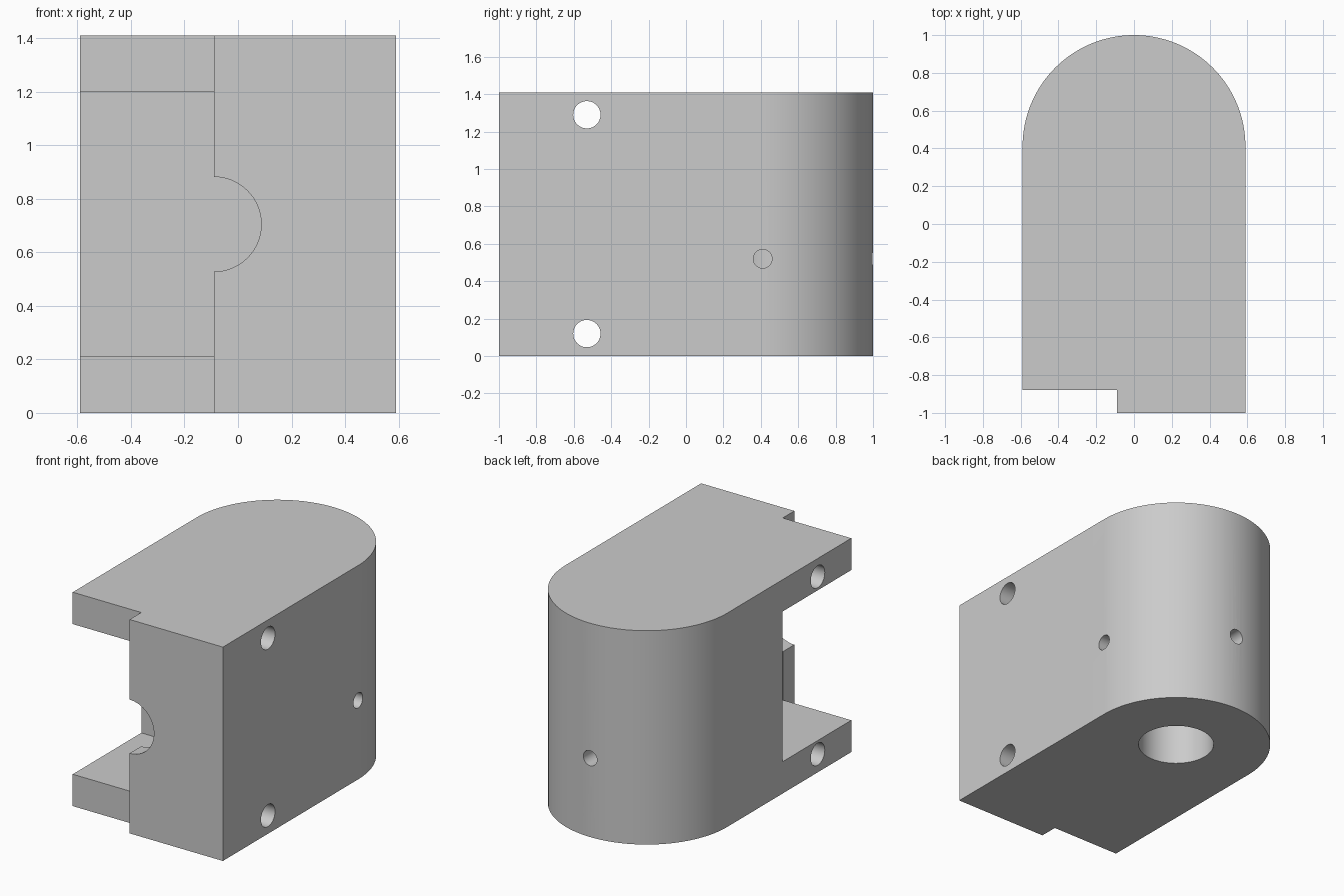
import bpy
import bmesh
from math import cos, sin, pi, radians
from mathutils import Vector

cube = bpy.data.objects.get("Cube")
if cube:
    bpy.data.objects.remove(cube, do_unlink=True)

HALF_W, HEIGHT = 0.59, 1.41
ROUND_Y = 1 - HALF_W           # centre of the rounded back end
SLAB = 0.21                    # thickness of top and bottom slabs
PLATE_Y = -0.88                # inner face of the front plate
AXIS_X = -0.09                 # centre line of the pocket

gray = bpy.data.materials.new("light_gray")
gray.use_nodes = True
color = (0.6, 0.6, 0.6, 1)
gray.diffuse_color = color
gray.node_tree.nodes["Principled BSDF"].inputs["Base Color"].default_value = color


def prism(name, outline, z0, z1):
    """Extrude a closed xy outline from z0 to z1."""
    bm = bmesh.new()
    face = bm.faces.new([bm.verts.new((x, y, z0)) for x, y in outline])
    top = bmesh.ops.extrude_face_region(bm, geom=[face])["geom"]
    bmesh.ops.translate(bm, vec=(0, 0, z1 - z0),
                        verts=[v for v in top if isinstance(v, bmesh.types.BMVert)])
    bmesh.ops.recalc_face_normals(bm, faces=bm.faces[:])
    mesh = bpy.data.meshes.new(name)
    bm.to_mesh(mesh)
    bm.free()
    mesh.materials.append(gray)
    obj = bpy.data.objects.new(name, mesh)
    bpy.context.collection.objects.link(obj)
    return obj


def box(name, x0, x1, y0, y1, z0, z1):
    return prism(name, [(x0, y0), (x1, y0), (x1, y1), (x0, y1)], z0, z1)


def rod(name, radius, start, end, sides=48):
    """Cylinder running between two points."""
    start, end = Vector(start), Vector(end)
    axis = end - start
    circle = [(radius * cos(2 * pi * i / sides), radius * sin(2 * pi * i / sides))
              for i in range(sides)]
    obj = prism(name, circle, 0, axis.length)
    turn = axis.to_track_quat('Z', 'Y').to_matrix().to_4x4()
    obj.data.transform(turn)
    obj.data.transform(turn.Translation(start))
    return obj


# Body: straight sides with a half-round back
arc = [(HALF_W * cos(pi * i / 64), ROUND_Y + HALF_W * sin(pi * i / 64)) for i in range(65)]
body = prism("bracket_body", [(-HALF_W, -1), (HALF_W, -1)] + arc, 0, HEIGHT)

mid_z, screw_z, pin_y = HEIGHT / 2, 0.52, -0.53
cutters = [
    # Square pocket open on one side, behind the front plate
    box("pocket_cutter", -0.8, 0.41, PLATE_Y, -0.165, SLAB, HEIGHT - SLAB),
    # Step that shortens the slabs beside the front plate
    box("step_cutter", -0.8, AXIS_X, -1.2, PLATE_Y + 0.001, -0.1, HEIGHT + 0.1),
    # Half-round opening in the plate edge
    rod("plate_opening_cutter", 0.177, (AXIS_X, -1.2, mid_z), (AXIS_X, -0.7, mid_z), 64),
    # Blind bore from below
    rod("bore_cutter", 0.235, (0, ROUND_Y, -0.1), (0, ROUND_Y, 1.04), 64),
    # Set screw holes from the side and the back into the bore
    rod("side_screw_cutter", 0.05, (0.1, ROUND_Y, screw_z), (0.8, ROUND_Y, screw_z)),
    rod("back_screw_cutter", 0.05, (0, ROUND_Y + 0.1, screw_z), (0, 1.2, screw_z)),
]
# Cross holes through both slabs
for z in (0.12, HEIGHT - 0.12):
    cutters.append(rod("cross_hole_cutter", 0.073, (-0.8, pin_y, z), (0.8, pin_y, z)))

bpy.context.view_layer.objects.active = body
for cutter in cutters:
    cutter.hide_render = True
    cut = body.modifiers.new(cutter.name, 'BOOLEAN')
    cut.operation, cut.solver, cut.object = 'DIFFERENCE', 'EXACT', cutter
    bpy.ops.object.modifier_apply(modifier=cut.name)
    bpy.data.objects.remove(cutter, do_unlink=True)

bpy.ops.object.select_all(action='DESELECT')
body.select_set(True)
bpy.ops.object.shade_smooth_by_angle(angle=radians(30))
